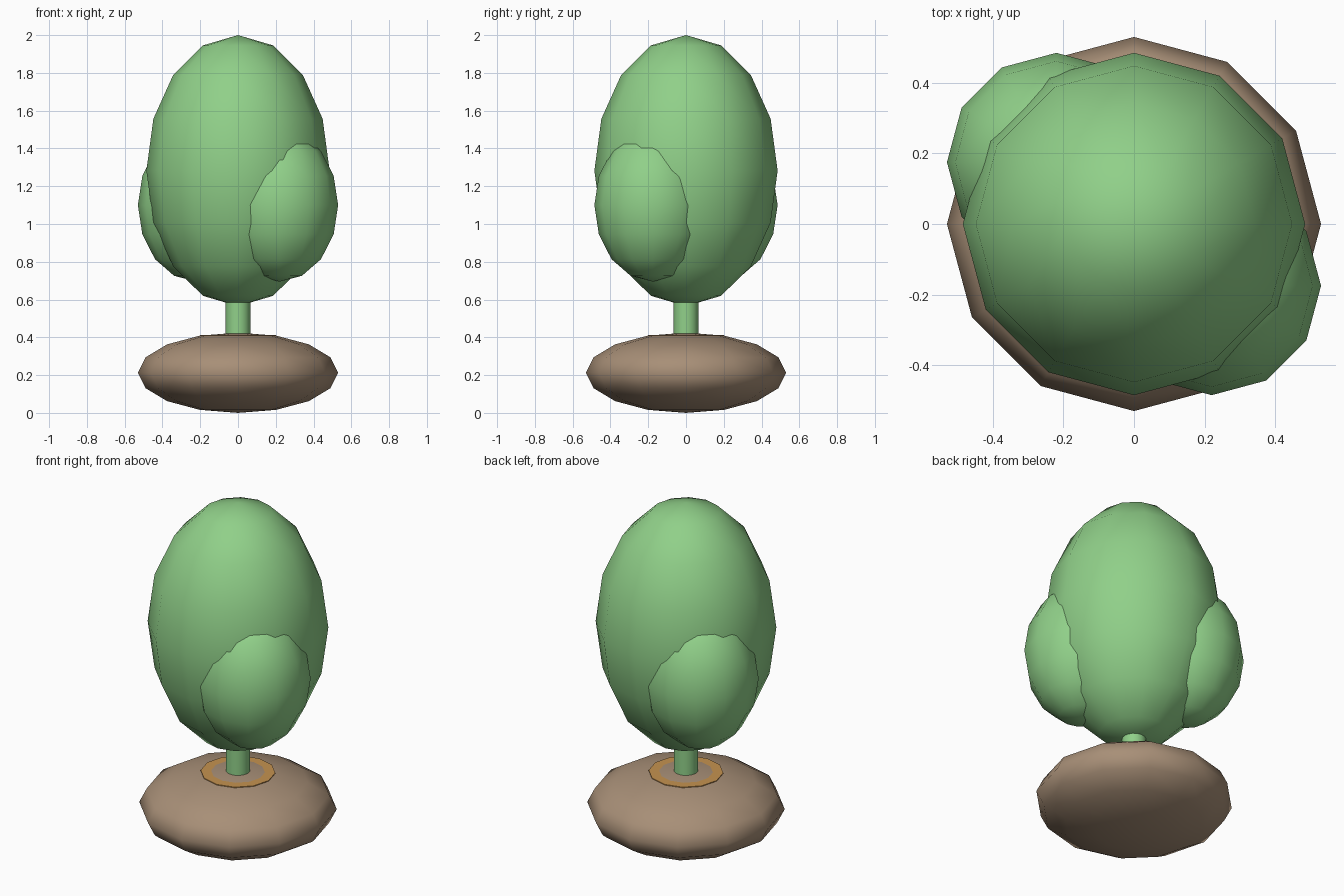
import bpy, math

if "Cube" in bpy.data.objects:
    bpy.data.objects.remove(bpy.data.objects["Cube"])


def make_mat(name, rgb):
    m = bpy.data.materials.new(name)
    m.diffuse_color = (*rgb, 1.0)
    m.use_nodes = True
    m.node_tree.nodes["Principled BSDF"].inputs["Base Color"].default_value = m.diffuse_color
    return m


green = make_mat("leaf green", (0.28, 0.63, 0.25))
brown = make_mat("earth brown", (0.39, 0.275, 0.185))
orange = make_mat("soil orange", (0.56, 0.29, 0.08))


def finish(name, mat, angle):
    ob = bpy.context.object
    ob.name = name
    ob.data.materials.append(mat)
    bpy.ops.object.transform_apply(location=True, rotation=True, scale=True)
    bpy.ops.object.shade_smooth_by_angle(angle=math.radians(angle))
    return ob


def ellipsoid(name, loc, r, half_h, mat):
    bpy.ops.mesh.primitive_uv_sphere_add(segments=12, ring_count=8, radius=1, location=loc)
    bpy.context.object.scale = (r, r, half_h)
    return finish(name, mat, 80)


def cylinder(name, r, z0, z1, sides, mat):
    bpy.ops.mesh.primitive_cylinder_add(vertices=sides, radius=r, depth=z1 - z0,
                                        location=(0, 0, (z0 + z1) / 2))
    return finish(name, mat, 40)


# Rounded pot with a thin disc whose rim shows around the crown
ellipsoid("pot", (0, 0, 0.2125), 0.53, 0.2125, brown)
cylinder("soil_disc", 0.2, 0.36, 0.4135, 12, orange)

# Trunk
cylinder("trunk", 0.065, 0.35, 0.70, 16, green)

# Main body and two opposite side lobes
ellipsoid("main_body", (0, 0, 1.2825), 0.485, 0.7175, green)
for s, name in ((1, "front_lobe"), (-1, "back_lobe")):
    ellipsoid(name, (0.22 * s, -0.175 * s, 1.10), 0.31, 0.405, green)
